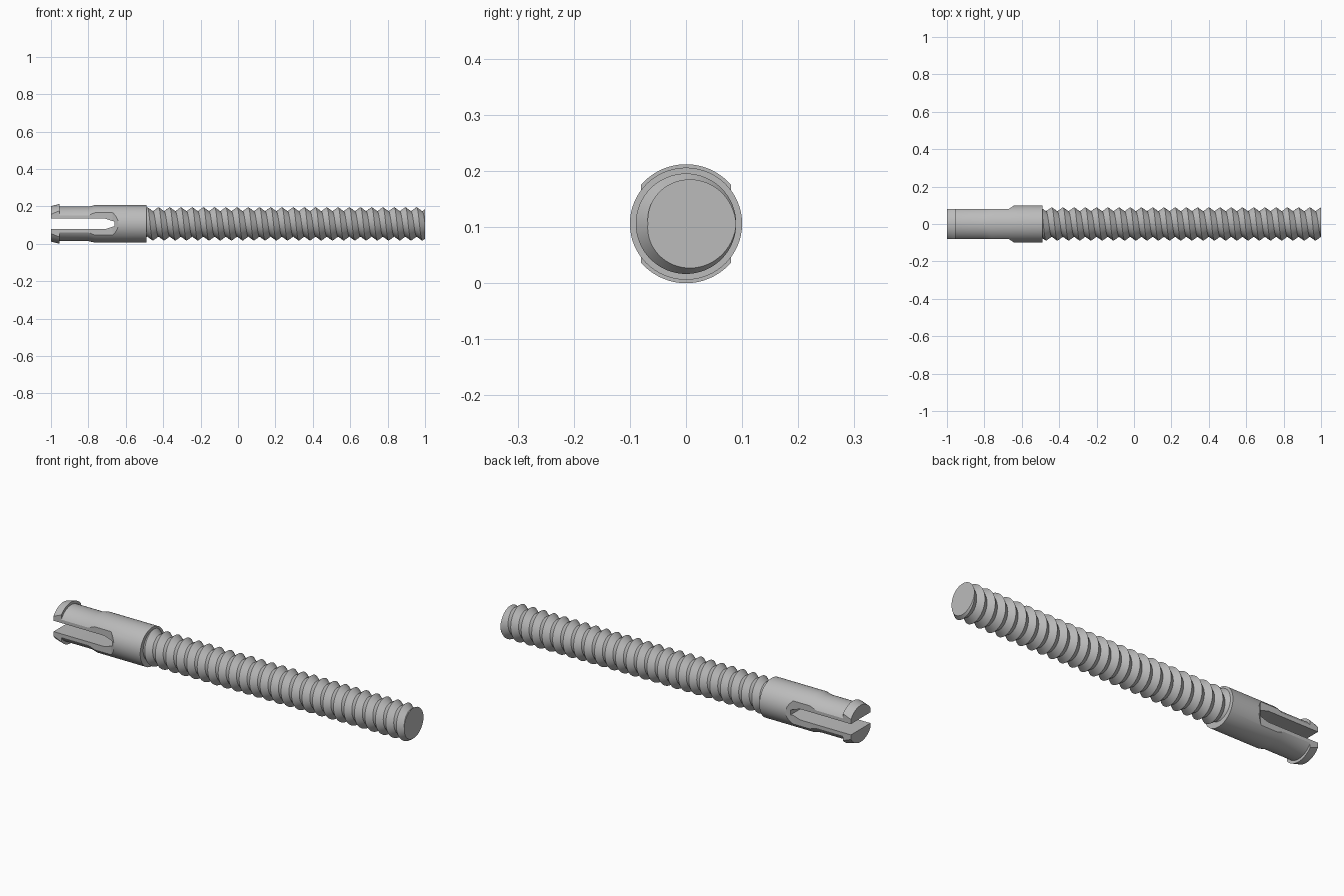
import bpy, bmesh, math
from mathutils import Matrix

if "Cube" in bpy.data.objects:
    bpy.data.objects.remove(bpy.data.objects["Cube"], do_unlink=True)

AXIS_Z = 0.106
PITCH = 0.06
SIDES = 64

grey = bpy.data.materials.new("plain grey")
grey.use_nodes = True
grey.diffuse_color = (0.5, 0.5, 0.5, 1)
grey.node_tree.nodes["Principled BSDF"].inputs["Base Color"].default_value = (0.5, 0.5, 0.5, 1)


def make_object(name, bm):
    bmesh.ops.recalc_face_normals(bm, faces=bm.faces)
    mesh = bpy.data.meshes.new(name)
    bm.to_mesh(mesh)
    bm.free()
    mesh.materials.append(grey)
    obj = bpy.data.objects.new(name, mesh)
    obj.location.z = AXIS_Z
    bpy.context.collection.objects.link(obj)
    return obj


def smooth(obj):
    bpy.ops.object.select_all(action="DESELECT")
    obj.select_set(True)
    bpy.context.view_layer.objects.active = obj
    bpy.ops.object.shade_smooth_by_angle(angle=math.radians(25))


def prism(name, points, to_3d, low, high):
    """Extrude a flat outline between two depths."""
    bm = bmesh.new()
    ends = [[bm.verts.new(to_3d(a, b, d)) for a, b in points] for d in (low, high)]
    for ring in ends:
        bm.faces.new(ring)
    for i in range(len(points)):
        j = (i + 1) % len(points)
        bm.faces.new((ends[0][i], ends[0][j], ends[1][j], ends[1][i]))
    return make_object(name, bm)


# Threaded rod: a V-shaped helical skin, trimmed flat at both ends
def threaded_rod(start, end, root, crest):
    bm = bmesh.new()
    rows = 2 * math.ceil((end - start) / PITCH) + 8
    grid = []
    for k in range(rows):
        r = crest if k % 2 == 0 else root
        row = []
        for i in range(SIDES + 1):
            t = 2 * math.pi * i / SIDES
            x = end + PITCH * (2 + i / SIDES - k / 2)
            row.append(bm.verts.new((x, r * math.cos(t), r * math.sin(t))))
        grid.append(row)
    for a, b in zip(grid, grid[1:]):
        for i in range(SIDES):
            bm.faces.new((a[i], a[i + 1], b[i + 1], b[i]))
    bmesh.ops.remove_doubles(bm, verts=bm.verts, dist=1e-5)
    for x, side in ((end, 1), (start, -1)):
        cut = bmesh.ops.bisect_plane(
            bm, geom=bm.verts[:] + bm.edges[:] + bm.faces[:], dist=1e-6,
            plane_co=(x, 0, 0), plane_no=(side, 0, 0), clear_outer=True)
        rim = [e for e in cut["geom_cut"] if isinstance(e, bmesh.types.BMEdge)]
        bmesh.ops.edgeloop_fill(bm, edges=rim)
    return make_object("threaded_rod", bm)


smooth(threaded_rod(-0.5, 1.0, 0.068, 0.0895))

# Split head: turned profile of barb, neck and collar
profile = [(-1, 0), (-1, 0.095), (-0.955, 0.106), (-0.955, 0.092),
           (-0.8, 0.092), (-0.765, 0.1), (-0.49, 0.1), (-0.49, 0)]
bm = bmesh.new()
line = [bm.verts.new((x, r, 0)) for x, r in profile]
edges = [bm.edges.new(pair) for pair in zip(line, line[1:])]
bmesh.ops.spin(bm, geom=line + edges, axis=(1, 0, 0), cent=(0, 0, 0),
               angle=2 * math.pi, steps=SIDES)
bmesh.ops.remove_doubles(bm, verts=bm.verts, dist=1e-5)
head = make_object("split_head", bm)

# Cutters: the pointed through slot and the two side flats with sloped ends
slot = [(-1.1, -0.028), (-0.71, -0.028), (-0.66, -0.012),
        (-0.66, 0.012), (-0.71, 0.028), (-1.1, 0.028)]
cutters = [prism("slot_cutter", slot, lambda a, b, d: (a, d, b), -0.2, 0.2)]
for side in (-1, 1):
    flat = [(-1.1, side * 0.08), (-0.67, side * 0.08),
            (-0.61, side * 0.12), (-0.61, side * 0.2), (-1.1, side * 0.2)]
    cutters.append(prism("flat_cutter", flat, lambda a, b, d: (a, b, d), -0.2, 0.2))

for cutter in cutters:
    cutter.hide_render = True
    mod = head.modifiers.new("cut", "BOOLEAN")
    mod.operation = "DIFFERENCE"
    mod.solver = "EXACT"
    mod.object = cutter

# Bake the cuts and drop the cutters
bpy.context.view_layer.update()
baked = bpy.data.meshes.new_from_object(
    head.evaluated_get(bpy.context.evaluated_depsgraph_get()))
head.modifiers.clear()
head.data = baked
for cutter in cutters:
    bpy.data.objects.remove(cutter, do_unlink=True)
smooth(head)
